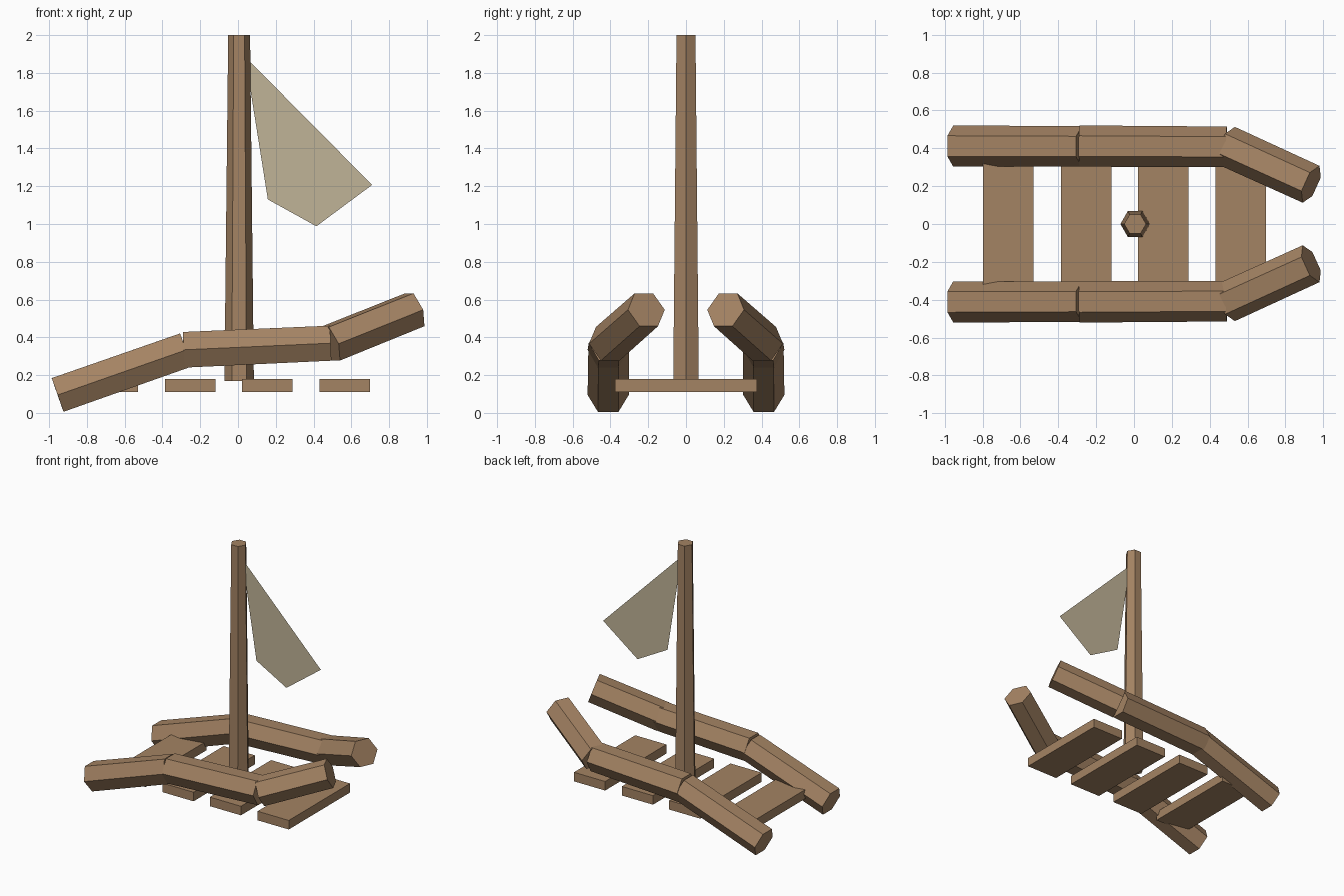
import bpy, bmesh, math
from mathutils import Vector

if "Cube" in bpy.data.objects:
    bpy.data.objects.remove(bpy.data.objects["Cube"])


def material(name, color):
    m = bpy.data.materials.new(name)
    m.diffuse_color = (*color, 1)
    m.use_nodes = True
    m.node_tree.nodes["Principled BSDF"].inputs["Base Color"].default_value = m.diffuse_color
    return m


wood = material("brown_wood", (0.371, 0.227, 0.125))
cloth = material("beige_cloth", (0.527, 0.451, 0.309))


def finish(name, bm, mat):
    mesh = bpy.data.meshes.new(name)
    bm.normal_update()
    bm.to_mesh(mesh)
    bm.free()
    mesh.materials.append(mat)
    ob = bpy.data.objects.new(name, mesh)
    bpy.context.collection.objects.link(ob)
    return ob


def hex_log(name, a, b, r0, r1, side):
    """Six-sided capped log from a to b, with one corner pointing along side."""
    a, b = Vector(a), Vector(b)
    axis = (b - a).normalized()
    up = axis.cross(Vector(side)).normalized()
    lateral = up.cross(axis)
    bm = bmesh.new()
    rings = []
    for centre, r in ((a, r0), (b, r1)):
        rings.append([bm.verts.new(centre + r * (lateral * math.cos(t) + up * math.sin(t)))
                      for t in (i * math.pi / 3 for i in range(6))])
    for i in range(6):
        j = (i + 1) % 6
        bm.faces.new((rings[0][i], rings[0][j], rings[1][j], rings[1][i]))
    for ring in rings:
        bm.faces.new(ring)
    bmesh.ops.recalc_face_normals(bm, faces=bm.faces)
    return finish(name, bm, wood)


# Deck planks
for i, x in enumerate((-0.664, -0.252, 0.154, 0.564)):
    bm = bmesh.new()
    bmesh.ops.create_cube(bm, size=1)
    for v in bm.verts:
        v.co = (x + v.co.x * 0.267, v.co.y * 0.75, 0.145 + v.co.z * 0.07)
    finish(f"deck_plank_{i + 1}", bm, wood)

# Side rails: a rising stern log, a nearly level middle log, a bow log turned inwards
rail = [
    ("stern_log", (-0.955, 0.412, 0.095), (-0.276, 0.410, 0.333)),
    ("middle_log", (-0.288, 0.412, 0.334), (0.490, 0.408, 0.369)),
    ("bow_log", (0.488, 0.414, 0.366), (0.936, 0.210, 0.546)),
]
for label, s in (("left", 1), ("right", -1)):
    for name, a, b in rail:
        a, b = (a[0], a[1] * s, a[2]), (b[0], b[1] * s, b[2])
        side = (a[1] - b[1], b[0] - a[0], 0)  # horizontal, across the log
        hex_log(f"{label}_{name}", a, b, 0.109, 0.107, side)

# Tapered mast
hex_log("mast", (0.006, 0, 0.17), (0.006, 0, 2.0), 0.078, 0.058, (1, 0, 0))

# Flat sail
bm = bmesh.new()
bm.faces.new([bm.verts.new((x, 0, z)) for x, z in
              ((0.038, 1.885), (0.158, 1.13), (0.415, 0.988), (0.71, 1.207))])
finish("sail", bm, cloth)
